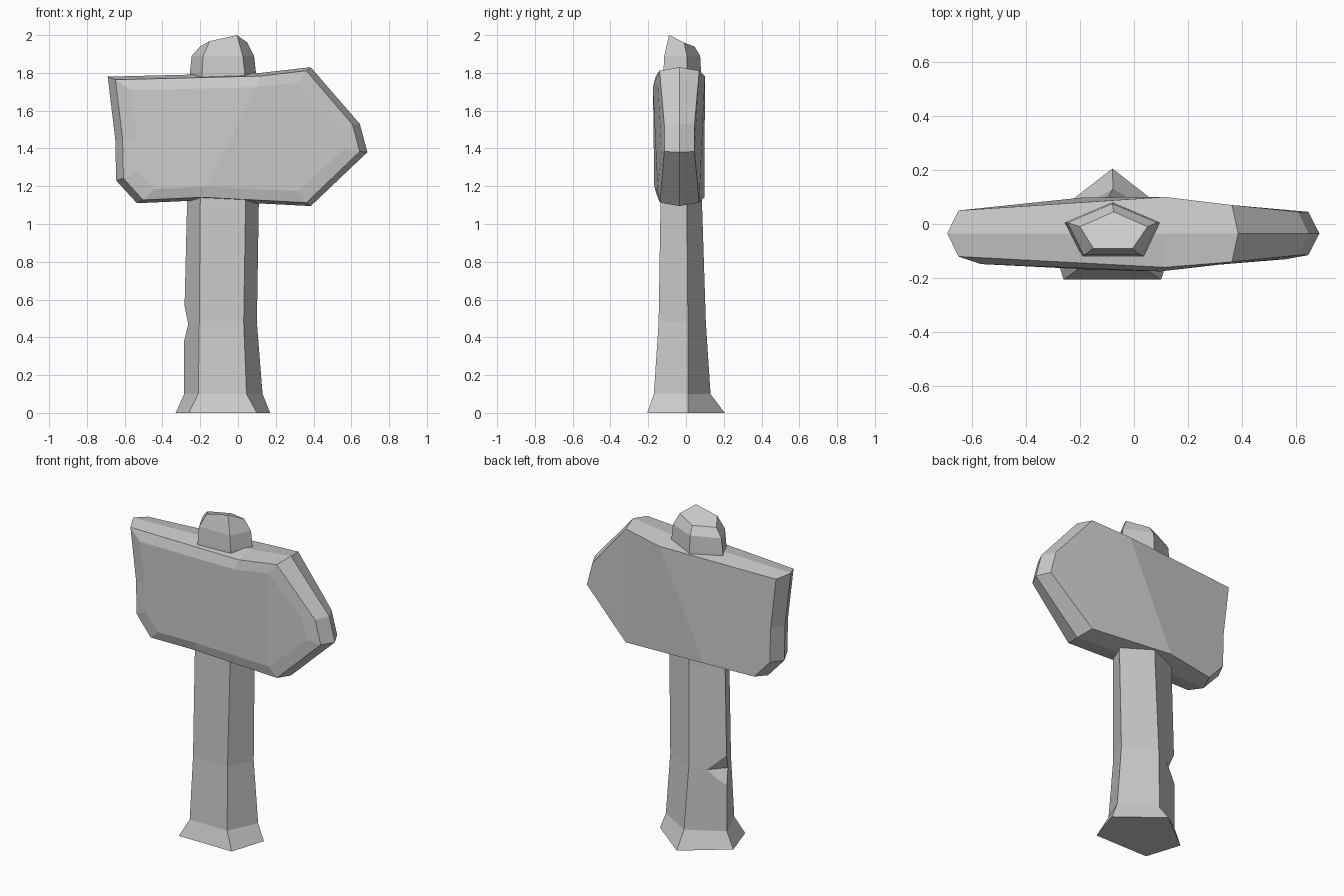
import bpy, bmesh

if "Cube" in bpy.data.objects:
    bpy.data.objects.remove(bpy.data.objects["Cube"])


def build(name, rings, caps, hull=False):
    """Loft a list of equal-length rings; caps(first, last) returns end faces."""
    bm = bmesh.new()
    loops = [[bm.verts.new(p) for p in ring] for ring in rings]
    if hull:
        bmesh.ops.convex_hull(bm, input=bm.verts[:])
    else:
        for a, b in zip(loops, loops[1:]):
            n = len(a)
            for i in range(n):
                j = (i + 1) % n
                bm.faces.new((a[i], a[j], b[j], b[i]))
        for loop, polys in zip((loops[0], loops[-1]), caps):
            for poly in polys:
                bm.faces.new([loop[i] for i in poly])
    bmesh.ops.recalc_face_normals(bm, faces=bm.faces[:])
    mesh = bpy.data.meshes.new(name)
    bm.to_mesh(mesh)
    bm.free()
    obj = bpy.data.objects.new(name, mesh)
    bpy.context.collection.objects.link(obj)
    return obj


# Five-sided post: z, left, right, front-left, front-right, y front, y side, y back
sections = [
    (0.00, -0.33, 0.17, -0.26, 0.10, -0.205, 0.01, 0.205),
    (0.10, -0.285, 0.13, -0.21, 0.045, -0.17, 0.01, 0.13),
    (0.48, -0.285, 0.10, -0.205, 0.03, -0.145, 0.01, 0.105),
    (1.10, -0.27, 0.11, -0.20, 0.04, -0.135, 0.005, 0.085),
    (1.80, -0.255, 0.095, -0.19, 0.035, -0.12, 0.005, 0.08),
    (1.89, -0.245, 0.085, -0.185, 0.025, -0.115, 0.005, 0.075),
    (1.965, -0.20, 0.05, -0.15, -0.005, -0.09, -0.01, 0.045),
]
rings = [[(fl, yf, z), (fr, yf, z), (r, ys, z), ((l + r) / 2, yb, z), (l, ys, z)]
         for z, l, r, fl, fr, yf, ys, yb in sections]
# Slanted crown of the post
rings[-1] = [(x, y, z) for (x, y, _), z in
             zip(rings[-1], (1.968, 2.0, 1.96, 1.94, 1.94))]
post = build("post", rings, ([range(5)], [range(5)]))

# Chipped notch on the left edge of the post
notch = build("notch_cutter", [[(-0.32, 0.01, 0.63), (-0.32, 0.01, 0.33),
                                (-0.175, 0.07, 0.47), (-0.27, -0.04, 0.47)]],
              (), hull=True)
notch.hide_render = True
notch.hide_viewport = True
cut = post.modifiers.new("notch", 'BOOLEAN')
cut.object = notch
cut.operation = 'DIFFERENCE'
cut.solver = 'EXACT'

# Arrow board: outline x, z, then depth of back, front rim and front face
outline = [
    (-0.69, 1.78, 0.05, -0.12, -0.148),
    (-0.65, 1.45, 0.05, -0.12, -0.142),
    (-0.645, 1.23, 0.05, -0.12, -0.142),
    (-0.535, 1.11, 0.055, -0.13, -0.152),
    (-0.20, 1.125, 0.098, -0.15, -0.168),
    (0.385, 1.095, 0.07, -0.138, -0.15),
    (0.685, 1.38, 0.045, -0.115, -0.13),
    (0.645, 1.53, 0.045, -0.115, -0.13),
    (0.385, 1.83, 0.07, -0.14, -0.15),
    (0.12, 1.80, 0.10, -0.16, -0.175),
]


def ring(depth, sx, sz):
    return [(p[0] * sx, depth(p), 1.455 + (p[1] - 1.455) * sz) for p in outline]


panels = [(9, 0, 1, 2, 3, 4), (9, 4, 5, 8), (8, 5, 6, 7)]
build("arrow_board", [
    ring(lambda p: p[2], 0.94, 0.95),
    ring(lambda p: -0.035, 1, 1),
    ring(lambda p: p[3], 0.94, 0.95),
    ring(lambda p: p[4], 0.82, 0.78),
], (panels, panels))
